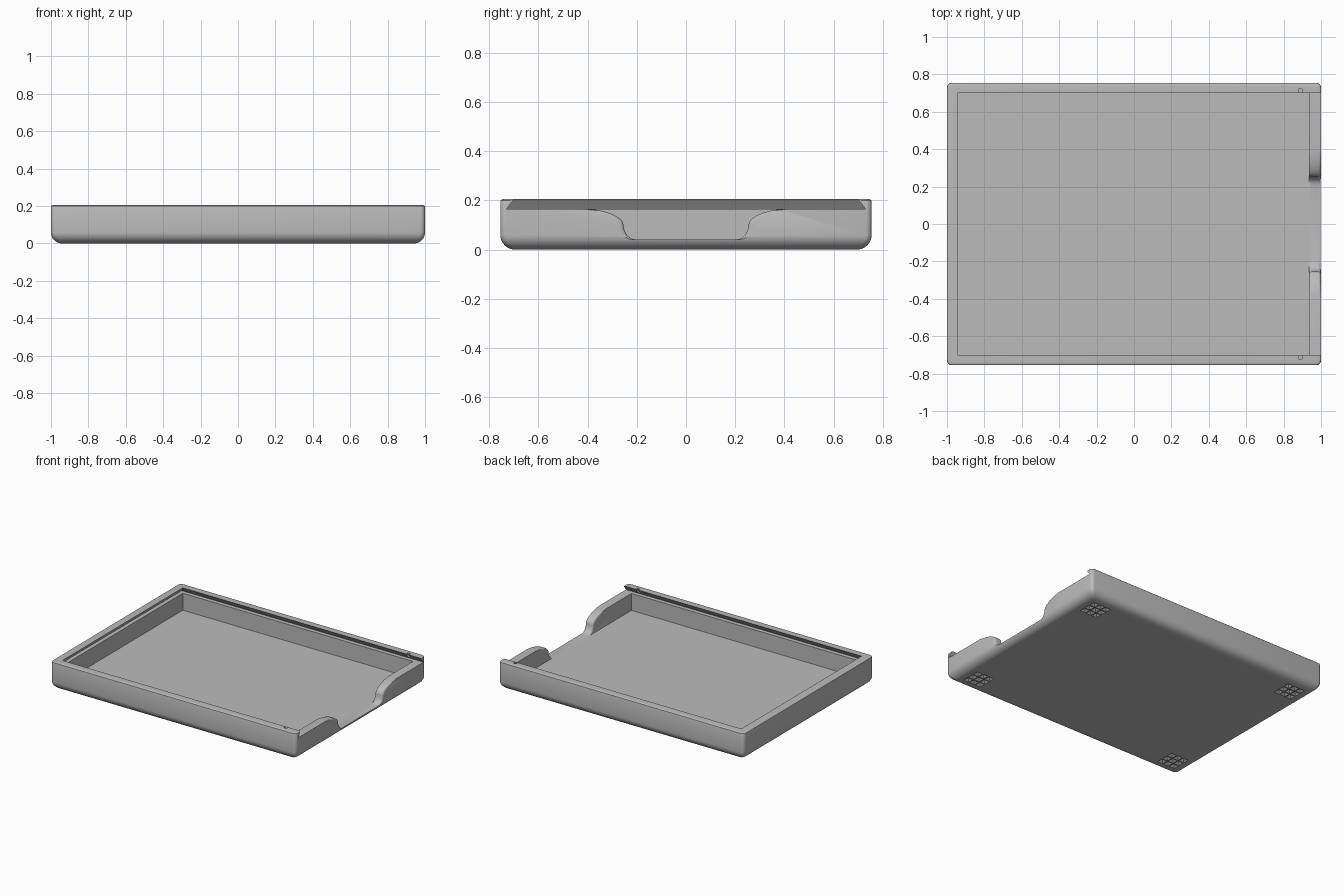
import bpy, bmesh, math
from mathutils import Vector, Matrix

cube = bpy.data.objects.get("Cube")
if cube:
    bpy.data.objects.remove(cube, do_unlink=True)

HX, HY, TOP = 1.0, 0.755, 0.205      # outer half sizes and height
FLOOR, LEDGE = 0.04, 0.165           # tray floor, lid rail height
WALL_X = 0.935                       # inner face of the open end wall

grey = bpy.data.materials.new("warm_grey_plastic")
grey.use_nodes = True
grey.diffuse_color = (0.5, 0.5, 0.5, 1)
grey.node_tree.nodes["Principled BSDF"].inputs["Base Color"].default_value = (0.5, 0.5, 0.5, 1)


def make_object(name, bm):
    bmesh.ops.recalc_face_normals(bm, faces=bm.faces)
    mesh = bpy.data.meshes.new(name)
    bm.to_mesh(mesh)
    bm.free()
    mesh.materials.append(grey)
    obj = bpy.data.objects.new(name, mesh)
    bpy.context.collection.objects.link(obj)
    return obj


def loft(name, rings):
    """Closed solid through rings with equal point counts."""
    bm = bmesh.new()
    loops = [[bm.verts.new(p) for p in ring] for ring in rings]
    for a, b in zip(loops, loops[1:]):
        for i in range(len(a)):
            j = (i + 1) % len(a)
            bm.faces.new((a[i], a[j], b[j], b[i]))
    bm.faces.new(loops[0])
    bm.faces.new(loops[-1])
    return make_object(name, bm)


def rect(x0, x1, y, z):
    return [(x0, -y, z), (x1, -y, z), (x1, y, z), (x0, y, z)]


def rounded_rect(inset, z, r=0.025, steps=5):
    ring = []
    for k, (sx, sy) in enumerate([(1, 1), (-1, 1), (-1, -1), (1, -1)]):
        for i in range(steps + 1):
            a = math.pi / 2 * (k + i / steps)
            ring.append((sx * (HX - inset - r) + r * math.cos(a),
                         sy * (HY - inset - r) + r * math.sin(a), z))
    return ring


# Outer block: rounded underside, small rounding on the top rim
R, T = 0.06, 0.01
rings = []
for i in range(9):
    a = math.pi / 2 * i / 8
    rings.append(rounded_rect(R - R * math.sin(a), R - R * math.cos(a)))
for i in range(4):
    a = math.pi / 2 * i / 3
    rings.append(rounded_rect(T - T * math.cos(a), TOP - T + T * math.sin(a)))
tray = loft("sliding_lid_tray", rings)

# Cavity and dovetail lid groove, open at the +x end
cutters = [
    loft("cavity_cutter", [rect(-0.94, WALL_X, 0.70, FLOOR),
                           rect(-0.94, WALL_X, 0.70, LEDGE + 0.015)]),
    loft("groove_cutter", [rect(-0.97, 1.1, 0.73, LEDGE),
                           rect(-0.94, 1.1, 0.70, TOP),
                           rect(-0.94, 1.1, 0.70, TOP + 0.1)]),
]

# Finger notch: S-shaped sides with rounded edges across the wall
half = [(0.41, 0.1655), (0.36, 0.161), (0.31, 0.148), (0.275, 0.13), (0.257, 0.11),
        (0.252, 0.085), (0.242, 0.062), (0.225, 0.047), (0.20, FLOOR)]


def smooth_points(pts, n=4):
    """Catmull-Rom subdivision of a 2D polyline."""
    p = [Vector(q) for q in [pts[0]] + pts + [pts[-1]]]
    out = []
    for i in range(1, len(p) - 2):
        for k in range(n):
            t = k / n
            out.append(0.5 * (2 * p[i] + (p[i + 1] - p[i - 1]) * t
                              + (2 * p[i - 1] - 5 * p[i] + 4 * p[i + 1] - p[i + 2]) * t ** 2
                              + (3 * p[i] - p[i - 1] - 3 * p[i + 1] + p[i + 2]) * t ** 3))
    return out + [p[-1]]


side = smooth_points(half)


def notch_ring(x, offset):
    pts = []
    for i, p in enumerate(side):
        d = (side[min(i + 1, len(side) - 1)] - side[max(i - 1, 0)]).normalized()
        q = p + Vector((-d.y, d.x)) * -offset * min(1, i / 10)
        if i == len(side) - 1:
            q = p
        pts.append((q.x, max(q.y, FLOOR)))
    pts.insert(0, (half[0][0], LEDGE + 0.015))
    return [(x, y, z) for y, z in pts] + [(x, -y, z) for y, z in reversed(pts)]


E = 0.015
stations = [(0.9, E)]
for i in range(6):
    a = math.pi / 2 * i / 5
    stations.append((WALL_X + E - E * math.cos(a), E - E * math.sin(a)))
stations += [(HX + WALL_X - x, o) for x, o in reversed(stations[1:])] + [(1.1, E)]
# Direction of the offset widens the notch towards both wall faces
sign = 1 if notch_ring(0, E)[20][1] > notch_ring(0, 0)[20][1] else -1
cutters.append(loft("notch_cutter", [notch_ring(x, sign * o) for x, o in stations]))

# Lid catch holes through the rails
bm = bmesh.new()
for s in (-1, 1):
    bmesh.ops.create_cone(bm, cap_ends=True, segments=20, radius1=0.012, radius2=0.012, depth=0.1,
                          matrix=Matrix.Translation((0.89, s * 0.713, LEDGE + 0.051)))
cutters.append(make_object("catch_cutter", bm))

# Foot pads: grids of small pyramid recesses in the underside
bm = bmesh.new()
for sx in (-1, 1):
    for sy in (-1, 1):
        for i in (-1, 0, 1):
            for j in (-1, 0, 1):
                at = Matrix.Translation((sx * 0.845 + i * 0.05, sy * 0.605 + j * 0.05, 0.005))
                bmesh.ops.create_cone(bm, cap_ends=True, segments=4, radius1=0.048 / math.sqrt(2) * 1.3,
                                      radius2=0, depth=0.026,
                                      matrix=at @ Matrix.Rotation(math.pi / 4, 4, 'Z'))
cutters.append(make_object("foot_pad_cutter", bm))

# Carve the block
bpy.ops.object.select_all(action='DESELECT')
bpy.context.view_layer.objects.active = tray
tray.select_set(True)
for cutter in cutters:
    cutter.hide_render = True
    mod = tray.modifiers.new(cutter.name, 'BOOLEAN')
    mod.operation = 'DIFFERENCE'
    mod.solver = 'EXACT'
    mod.use_self = cutter.name.startswith("foot")
    mod.object = cutter
    bpy.ops.object.modifier_apply(modifier=mod.name)
    bpy.data.objects.remove(cutter, do_unlink=True)

bpy.ops.object.shade_smooth_by_angle(angle=math.radians(30))
